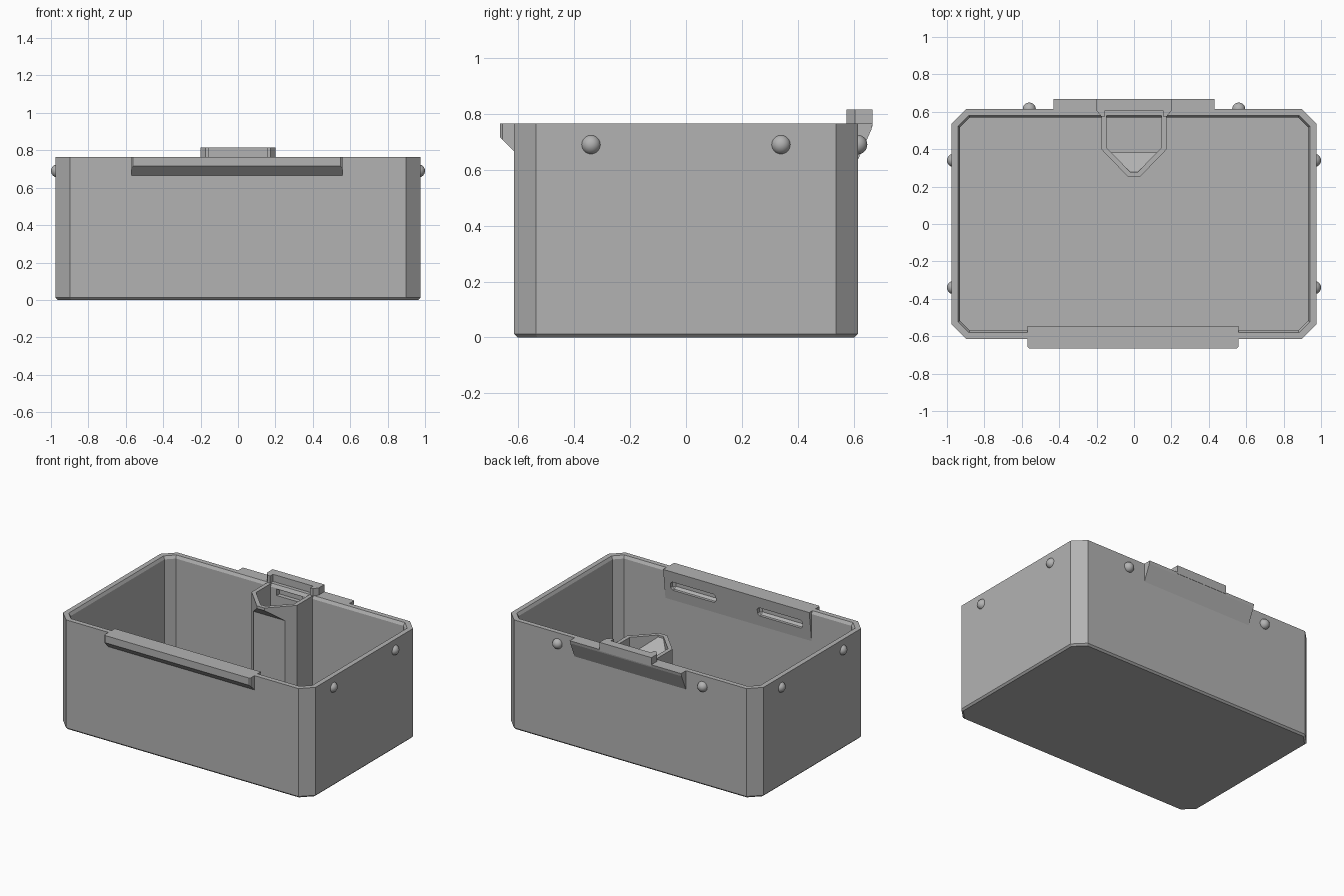
import bpy, bmesh, math
from mathutils import Vector

cube = bpy.data.objects.get("Cube")
if cube:
    bpy.data.objects.remove(cube)

grey = bpy.data.materials.new("plain grey")
grey.use_nodes = True
grey.diffuse_color = (0.45, 0.45, 0.45, 1)
grey.node_tree.nodes["Principled BSDF"].inputs["Base Color"].default_value = grey.diffuse_color


def make(name, bm):
    bmesh.ops.recalc_face_normals(bm, faces=bm.faces)
    mesh = bpy.data.meshes.new(name)
    bm.to_mesh(mesh)
    bm.free()
    mesh.materials.append(grey)
    ob = bpy.data.objects.new(name, mesh)
    bpy.context.collection.objects.link(ob)
    return ob


def prism(name, points, start, end, axis="z", bevel=0):
    """Extrude a profile along x (points are y, z) or along z (points are x, y)."""
    place = (lambda p, d: (d, *p)) if axis == "x" else (lambda p, d: (*p, d))
    bm = bmesh.new()
    base = bm.faces.new([bm.verts.new(place(p, start)) for p in points])
    out = bmesh.ops.extrude_face_region(bm, geom=[base])
    verts = [v for v in out["geom"] if isinstance(v, bmesh.types.BMVert)]
    shift = Vector(place((0, 0), end - start))
    bmesh.ops.translate(bm, verts=verts, vec=shift)
    if bevel:
        bmesh.ops.bevel(bm, geom=bm.edges[:], offset=bevel, segments=1, affect="EDGES")
    return make(name, bm)


def box(name, x, y, z, bevel=0):
    return prism(name, [(x[0], y[0]), (x[1], y[0]), (x[1], y[1]), (x[0], y[1])], *z, bevel=bevel)


def cut(target, *cutters):
    bpy.context.view_layer.objects.active = target
    for c in cutters:
        mod = target.modifiers.new("cut", "BOOLEAN")
        mod.operation, mod.solver, mod.object = "DIFFERENCE", "EXACT", c
        bpy.ops.object.modifier_apply(modifier=mod.name)


def octagon(inset):
    """Rectangle with clipped corners."""
    x, y, c = 0.975 - inset, 0.615 - inset, 0.078 - inset * 0.58
    return [(x, c - y), (x, y - c), (x - c, y), (c - x, y),
            (-x, y - c), (-x, c - y), (c - x, -y), (x - c, -y)]


# Open box: stacked rings from the base, over the rim and down to the floor
TOP = 0.765
bm = bmesh.new()
rings = [[bm.verts.new((*p, z)) for p in octagon(inset)] for inset, z in
         [(0.012, 0), (0, 0.012), (0, TOP), (0.034, TOP), (0.045, 0.745), (0.045, 0.04)]]
for a, b in zip(rings, rings[1:]):
    for i in range(8):
        j = (i + 1) % 8
        bm.faces.new((a[i], a[j], b[j], b[i]))
bm.faces.new(rings[0])
bm.faces.new(rings[-1])
shell = make("box_shell", bm)

# Front lip outside, with a tapered catch panel inside
lip = prism("front_lip", [(-0.665, TOP), (-0.665, 0.715), (-0.6, 0.65), (-0.6, 0.54),
                          (-0.572, 0.54), (-0.545, TOP)], -0.57, 0.558, "x")
corner_cutters = [prism("corner_cutter", [(s * 0.54 - 0.006, -0.68), (s * 0.59 - 0.006, -0.68),
                                         (s * 0.59 - 0.006, -0.63)], 0.6, 0.8) for s in (-1, 1)]
slots = [box("slot_cutter", (s * 0.335 - 0.175, s * 0.335 + 0.175), (-0.595, -0.5),
             (0.63, 0.69), 0.015) for s in (-1, 1)]
cut(lip, *corner_cutters, *slots)

# Back ledge, sloping into the wall
prism("back_ledge", [(0.6, TOP), (0.668, TOP), (0.664, 0.745), (0.615, 0.635), (0.6, 0.635)],
      -0.43, 0.43, "x")

# Raised U-shaped catch above the ledge
prism("catch_hook", [(-0.2, 0.605), (-0.175, 0.575), (-0.155, 0.575), (-0.155, 0.607),
                     (0.155, 0.607), (0.155, 0.575), (0.175, 0.575), (0.2, 0.605),
                     (0.2, 0.668), (-0.2, 0.668)], 0.755, 0.815)

# Hollow pointed column with a sloping overhang at its tip
def point_shape(w, side, tip, tip_w):
    return [(-w, 0.585), (-w, side), (-tip_w, tip), (tip_w, tip), (w, side), (w, 0.585)]


column = prism("funnel_column", point_shape(0.175, 0.4, 0.25, 0.03), 0.03, TOP)
under = prism("overhang_cutter", [(0.2, 0), (0.345, 0), (0.345, 0.665), (0.24, 0.755),
                                  (0.2, 0.755)], -0.3, 0.3, "x")
cut(column, under)
hollow = prism("hollow_cutter", point_shape(0.148, 0.41, 0.278, 0.02)[1:-1]
               + [(0.148, 0.6), (-0.148, 0.6)], 0.06, 0.8)
ramp = prism("ramp_cutter", [(0.2, 0.01), (0.383, 0.01), (0.383, 0.665), (0.27, 0.758),
                             (0.2, 0.758)], -0.3, 0.3, "x")
cut(hollow, ramp)
cut(column, hollow)

# Recess behind the column
recess = box("recess_cutter", (-0.1, 0.1), (0.5, 0.602), (0.695, 0.74))
cut(shell, recess, *slots)

for c in [*corner_cutters, *slots, under, hollow, ramp, recess]:
    bpy.data.objects.remove(c)


# Round snap studs on the sides and back
def stud(name, x, y):
    bm = bmesh.new()
    bmesh.ops.create_uvsphere(bm, u_segments=24, v_segments=14, radius=0.035)
    bmesh.ops.translate(bm, verts=bm.verts, vec=(x, y, 0.69))
    for f in bm.faces:
        f.smooth = True
    make(name, bm)


for s, side in ((-1, "right"), (1, "left")):
    stud(side + "_front_stud", s * 0.965, -0.34)
    stud(side + "_back_stud", s * 0.965, 0.34)
    stud("back_" + side + "_stud", s * 0.56, 0.614)
